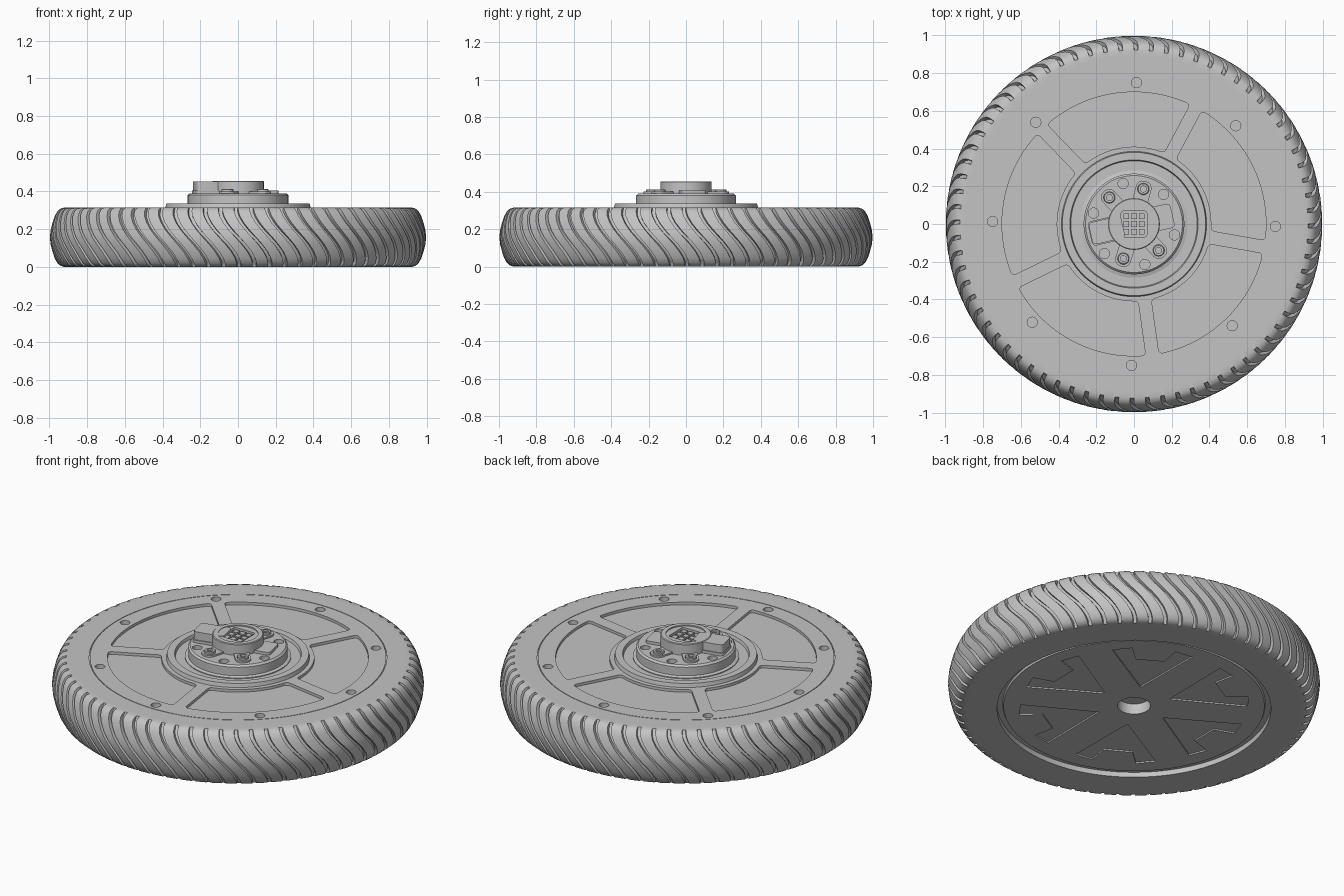
import bpy, bmesh, math
from math import sin, cos, pi, radians, asin

cube = bpy.data.objects.get("Cube")
if cube:
    bpy.data.objects.remove(cube, do_unlink=True)

grey = bpy.data.materials.new("plain_grey")
grey.use_nodes = True
grey.diffuse_color = (0.55, 0.55, 0.55, 1)
grey.node_tree.nodes["Principled BSDF"].inputs["Base Color"].default_value = (0.55, 0.55, 0.55, 1)

TOP = 0.315


def polar(r, deg):
    return (r * cos(radians(deg)), r * sin(radians(deg)))


def finish(name, bm):
    bmesh.ops.remove_doubles(bm, verts=bm.verts, dist=1e-5)
    bmesh.ops.recalc_face_normals(bm, faces=bm.faces)
    mesh = bpy.data.meshes.new(name)
    bm.to_mesh(mesh)
    bm.free()
    mesh.materials.append(grey)
    obj = bpy.data.objects.new(name, mesh)
    bpy.context.collection.objects.link(obj)
    return obj


def activate(obj):
    bpy.ops.object.select_all(action='DESELECT')
    obj.select_set(True)
    bpy.context.view_layer.objects.active = obj


def smooth(obj):
    activate(obj)
    bpy.ops.object.shade_smooth_by_angle(angle=radians(30))


def lathe(bm, profile, seg=128, at=(0, 0)):
    rows = [[bm.verts.new((at[0] + r * cos(2 * pi * i / seg), at[1] + r * sin(2 * pi * i / seg), z))
             for i in range(seg)] for r, z in profile]
    for a, b in zip(rows, rows[1:]):
        for i in range(seg):
            j = (i + 1) % seg
            bm.faces.new((a[i], a[j], b[j], b[i]))


def cylinder(bm, at, r, z0, z1, seg=24):
    lathe(bm, [(0, z0), (r, z0), (r, z1), (0, z1)], seg, at)


def prism(bm, pts, z0, z1, rounding=0.0):
    # Extruded outline with rounded upright corners
    part = bmesh.new()
    face = part.faces.new([part.verts.new((x, y, z0)) for x, y in pts])
    ext = bmesh.ops.extrude_face_region(part, geom=[face])
    for v in ext["geom"]:
        if isinstance(v, bmesh.types.BMVert):
            v.co.z = z1
    bmesh.ops.recalc_face_normals(part, faces=part.faces)
    if rounding:
        edges = [e for e in part.edges if abs(e.verts[0].co.z - e.verts[1].co.z) > 1e-4
                 and e.calc_face_angle(0) > 0.5]
        bmesh.ops.bevel(part, geom=edges, offset=rounding, segments=4,
                        profile=0.5, affect='EDGES')
    temp = bpy.data.meshes.new("temp")
    part.to_mesh(temp)
    part.free()
    bm.from_mesh(temp)
    bpy.data.meshes.remove(temp)


def box_outline(x0, x1, half, deg=0):
    c, s = cos(radians(deg)), sin(radians(deg))
    return [(x * c - y * s, x * s + y * c)
            for x, y in ((x0, -half), (x1, -half), (x1, half), (x0, half))]


def cut(obj, bm):
    cutter = finish("cutter", bm)
    cutter.hide_render = True
    mod = obj.modifiers.new("cut", 'BOOLEAN')
    mod.operation = 'DIFFERENCE'
    mod.solver = 'EXACT'
    mod.object = cutter
    activate(obj)
    bpy.ops.object.modifier_apply(modifier=mod.name)
    bpy.data.objects.remove(cutter, do_unlink=True)


# Tyre tread: rounded band with S-shaped grooves
half = [(0.89, 0), (0.922, 0), (0.942, 0.006), (0.958, 0.02), (0.972, 0.045),
        (0.984, 0.08), (0.994, 0.12), (0.998, TOP / 2)]
profile = half + [(r, TOP - z) for r, z in reversed(half[:-1])]
GROOVES, DEPTH = 72, 0.02
steps = [(0, 0), (0.25, 0), (0.5, 0), (0.74, 0), (0.76, 1), (0.98, 1)]
bm = bmesh.new()
rows = []
for k, (r, z) in enumerate(profile):
    t = 1 - z / TOP
    twist = radians(11) * t * t * (3 - 2 * t)
    a, b = profile[max(k - 1, 0)], profile[min(k + 1, len(profile) - 1)]
    dr, dz = b[0] - a[0], b[1] - a[1]
    ln = math.hypot(dr, dz)
    depth = DEPTH if 1 < k < len(profile) - 2 else 0
    row = []
    for g in range(GROOVES):
        for f, d in steps:
            ang = 2 * pi * (g + f) / GROOVES + twist
            rr, zz = r - d * depth * dz / ln, z + d * depth * dr / ln
            row.append(bm.verts.new((rr * cos(ang), rr * sin(ang), zz)))
    rows.append(row)
for a, b in zip(rows, rows[1:]):
    for i in range(len(a)):
        j = (i + 1) % len(a)
        bm.faces.new((a[i], a[j], b[j], b[i]))
smooth(finish("tyre_tread", bm))

# Wheel body: disc with raised inner flange and recessed underside
bm = bmesh.new()
lathe(bm, [(0, 0.32), (0.335, 0.32), (0.34, 0.337), (0.38, 0.337), (0.385, TOP),
           (0.795, TOP), (0.795, 0.311), (0.799, 0.311), (0.799, TOP), (0.9, TOP),
           (0.9, 0), (0.735, 0), (0.735, 0.03), (0.705, 0.03), (0.7, 0.018),
           (0.088, 0.018), (0.088, 0.08), (0, 0.08)])
body = finish("wheel_body", bm)

bm = bmesh.new()
# Five panels between the spokes
for k in range(5):
    start = 62 + 72 * k
    pts = []
    for r, order in ((0.7, 1), (0.41, -1)):
        inset = math.degrees(asin(0.036 / r))
        arc = [polar(r, start + inset + (72 - 2 * inset) * i / 20) for i in range(21)]
        pts += arc[::order]
    prism(bm, pts, TOP - 0.016, TOP + 0.05, 0.02)
# Rim holes
for k in range(8):
    cylinder(bm, polar(0.75, 45 * k - 1), 0.027, TOP - 0.03, TOP + 0.05)
# Shallow notched wedges on the underside
wedge = [(0.2, 0), (0.61, -21), (0.62, -11), (0.5, -9), (0.5, 9), (0.62, 11), (0.61, 21)]
for k in range(6):
    prism(bm, [polar(r, a + 60 * k) for r, a in wedge], -0.02, 0.026)
cut(body, bm)
smooth(body)

# Hub drum with a ring of holes
bm = bmesh.new()
lathe(bm, [(0, 0.3), (0.285, 0.3), (0.285, 0.325), (0.267, 0.33), (0.267, 0.38),
           (0.257, 0.39), (0, 0.39)], 96)
hub = finish("hub_drum", bm)
bm = bmesh.new()
for k in range(6):
    cylinder(bm, polar(0.222, 45 + 60 * k), 0.027, 0.365, 0.42)
cut(hub, bm)
smooth(hub)

# Bracket plate with two wings and four bolt arms
TILT = 13
bm = bmesh.new()
prism(bm, box_outline(-0.24, 0.21, 0.066, TILT), 0.385, 0.406, 0.02)
smooth(finish("bracket_plate", bm))
bolts = [75, 133, 253, 313]
for k, deg in enumerate(bolts):
    bm = bmesh.new()
    prism(bm, box_outline(0.09, 0.235, 0.042, deg), 0.385, 0.4, 0.036)
    smooth(finish(f"bolt_arm_{k + 1}", bm))
    bm = bmesh.new()
    lathe(bm, [(0, 0.395), (0.031, 0.395), (0.031, 0.41), (0.027, 0.413), (0.016, 0.413),
               (0.016, 0.402), (0, 0.402)], 24, polar(0.192, deg))
    smooth(finish(f"bolt_{k + 1}", bm))

# Cable outlet block beside the connector
bm = bmesh.new()
prism(bm, box_outline(-0.236, -0.06, 0.06, TILT), 0.39, 0.453, 0.02)
smooth(finish("cable_outlet", bm))

# Connector housing with a dished top and square socket
bm = bmesh.new()
lathe(bm, [(0, 0.385), (0.137, 0.385), (0.137, 0.452), (0.133, 0.456), (0.108, 0.456),
           (0.108, 0.449), (0, 0.449)], 64)
housing = finish("connector_housing", bm)
bm = bmesh.new()
prism(bm, box_outline(-0.068, 0.068, 0.068), 0.42, 0.5, 0.012)
cut(housing, bm)
smooth(housing)

# Contact pins
bm = bmesh.new()
for i in (-1, 0, 1):
    for j in (-1, 0, 1):
        x, y = 0.042 * i, 0.042 * j
        prism(bm, [(x + dx, y + dy) for dx, dy in box_outline(-0.015, 0.015, 0.015)],
              0.415, 0.443)
finish("contact_pins", bm)
